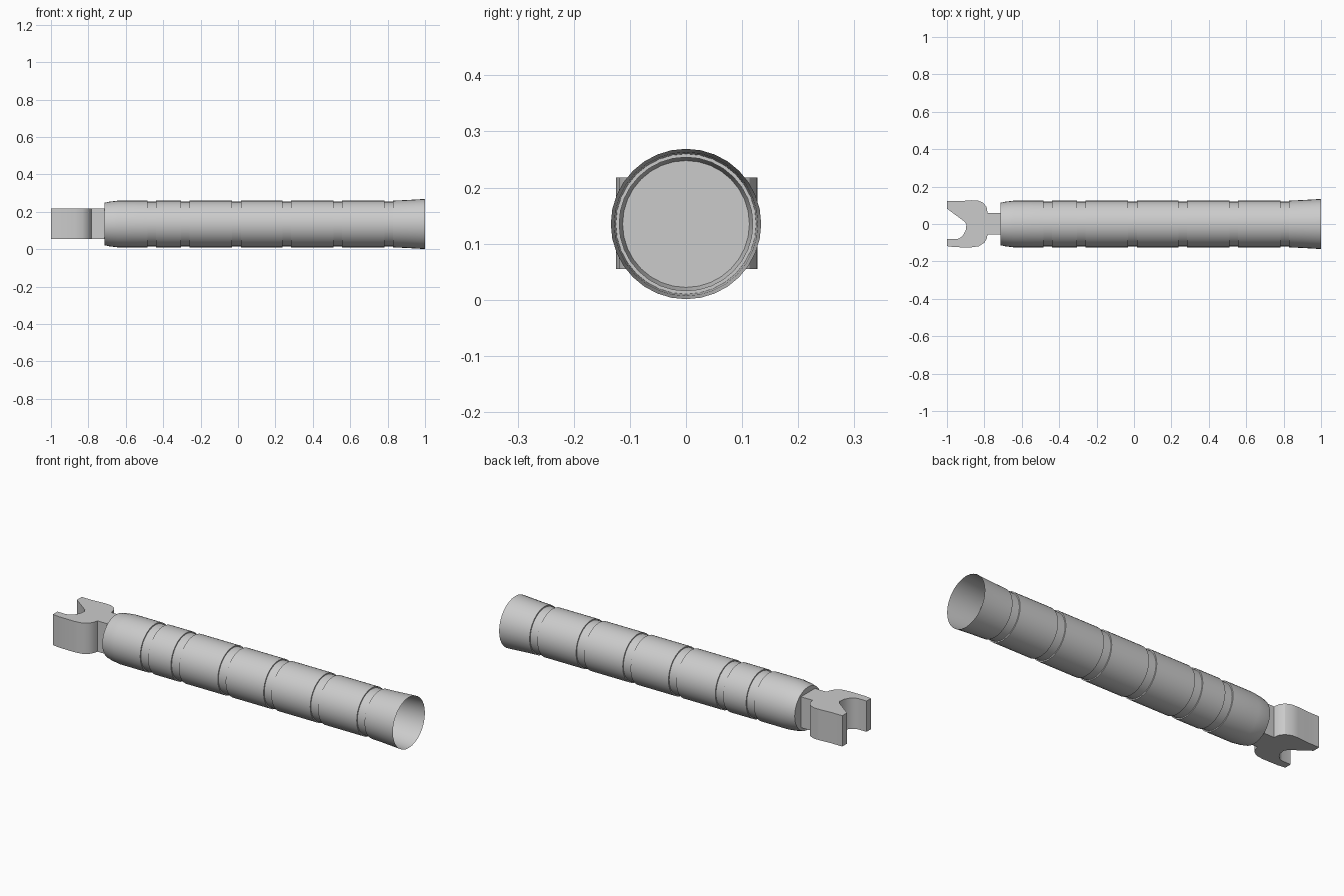
import bpy, bmesh, math

cube = bpy.data.objects.get("Cube")
if cube:
    bpy.data.objects.remove(cube)

grey = bpy.data.materials.new("light_grey")
grey.use_nodes = True
colour = (0.6, 0.6, 0.6, 1)
grey.diffuse_color = colour
grey.node_tree.nodes["Principled BSDF"].inputs["Base Color"].default_value = colour

AXIS_Z = 0.135
SIDES = 32


def finish(bm, name):
    bmesh.ops.recalc_face_normals(bm, faces=bm.faces)
    mesh = bpy.data.meshes.new(name)
    bm.to_mesh(mesh)
    bm.free()
    obj = bpy.data.objects.new(name, mesh)
    bpy.context.collection.objects.link(obj)
    mesh.materials.append(grey)
    bpy.ops.object.select_all(action='DESELECT')
    obj.select_set(True)
    bpy.context.view_layer.objects.active = obj
    bpy.ops.object.shade_smooth_by_angle(angle=math.radians(30))
    return obj


# Hollow sleeve: closed rounded end, shallow grooves, flared open mouth
R, GROOVE_R = 0.125, 0.119
profile = [(-0.715, 0.113), (-0.69, 0.119), (-0.64, R)]
for x in (-0.462, -0.282, -0.008, 0.26, 0.533, 0.805):
    a, b = x - 0.023, x + 0.023
    profile += [(a, R), (a, GROOVE_R), (b, GROOVE_R), (b, R)]
profile += [(0.9, 0.128), (1.0, 0.134)]

bm = bmesh.new()
rings = []
for x, r in profile:
    angles = [2 * math.pi * i / SIDES for i in range(SIDES)]
    rings.append([bm.verts.new((x, r * math.cos(t), AXIS_Z + r * math.sin(t))) for t in angles])
for lower, upper in zip(rings, rings[1:]):
    for i in range(SIDES):
        j = (i + 1) % SIDES
        bm.faces.new((lower[i], lower[j], upper[j], upper[i]))
bm.faces.new(rings[0])
finish(bm, "grip_sleeve")

# Open jaw with a neck, extruded from its plan outline
outline = [(-0.715, 0.06), (-0.783, 0.06), (-0.788, 0.09), (-0.805, 0.113),
           (-0.835, 0.126), (-0.87, 0.127), (-0.93, 0.122), (-1, 0.122),
           (-1, 0.082), (-0.905, 0.012), (-0.896, -0.005), (-0.9, -0.035),
           (-0.914, -0.06), (-0.932, -0.076), (-0.95, -0.081), (-1, -0.081),
           (-1, -0.118), (-0.96, -0.124), (-0.87, -0.125), (-0.83, -0.119),
           (-0.8, -0.1), (-0.787, -0.077), (-0.783, -0.057), (-0.715, -0.057)]
bm = bmesh.new()
base = bm.faces.new([bm.verts.new((x, y, 0.055)) for x, y in outline])
top = bmesh.ops.extrude_face_region(bm, geom=[base])["geom"]
bmesh.ops.translate(bm, vec=(0, 0, 0.163),
                    verts=[v for v in top if isinstance(v, bmesh.types.BMVert)])
finish(bm, "open_jaw")
